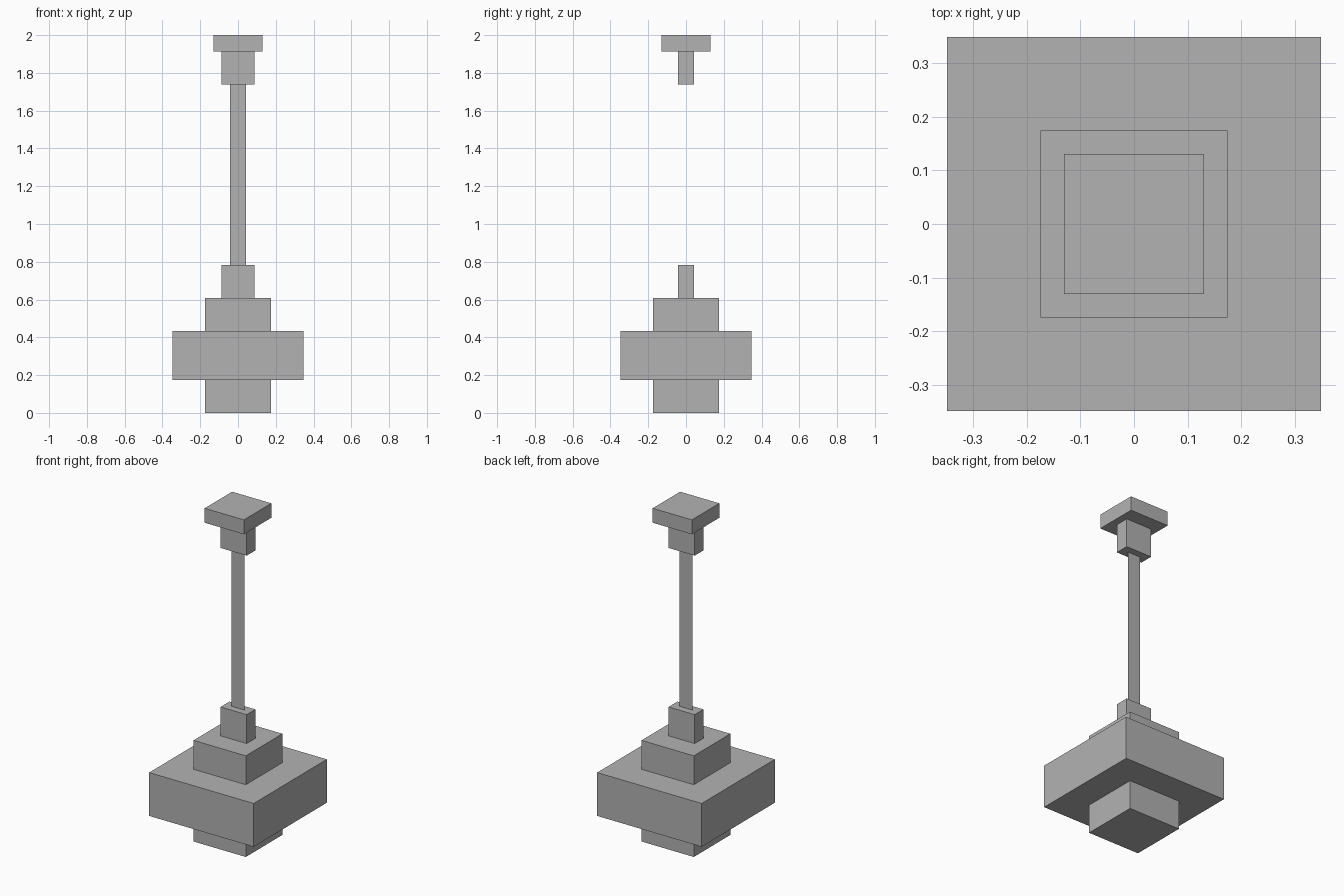
import bpy

if "Cube" in bpy.data.objects:
    bpy.data.objects.remove(bpy.data.objects["Cube"])

U = 2 / 46  # the model's block unit

grey = bpy.data.materials.new("mid_grey")
grey.diffuse_color = (0.448, 0.448, 0.448, 1)
grey.use_nodes = True
grey.node_tree.nodes["Principled BSDF"].inputs["Base Color"].default_value = grey.diffuse_color


def add_mesh(name, verts, faces):
    mesh = bpy.data.meshes.new(name)
    mesh.from_pydata(verts, [], faces)
    mesh.materials.append(grey)
    obj = bpy.data.objects.new(name, mesh)
    bpy.context.collection.objects.link(obj)
    return obj


def box(name, half_x, half_y, z0, z1):
    """Centred box; all sizes in block units."""
    corners = [(-1, -1), (1, -1), (1, 1), (-1, 1)]
    verts = [(sx * half_x * U, sy * half_y * U, z * U)
             for z in (z0, z1) for sx, sy in corners]
    sides = [(i, (i + 1) % 4, (i + 1) % 4 + 4, i + 4) for i in range(4)]
    return add_mesh(name, verts, [(3, 2, 1, 0), (4, 5, 6, 7)] + sides)


# Lamp body, from the bottom up
box("lamp_base", 4, 4, 0, 4)
box("lamp_shade", 8, 8, 4, 10)
box("lamp_crown", 4, 4, 10, 14)
box("lower_bracket", 2, 0.96, 14, 18)

# Hanging strip: a single flat sheet facing the front
w = 0.96 * U
add_mesh("hanging_strip",
         [(-w, 0, 18 * U), (w, 0, 18 * U), (w, 0, 40 * U), (-w, 0, 40 * U)],
         [(0, 1, 2, 3)])

# Ceiling mount
box("upper_bracket", 2, 0.96, 40, 44)
box("ceiling_plate", 3, 3, 44, 46)
